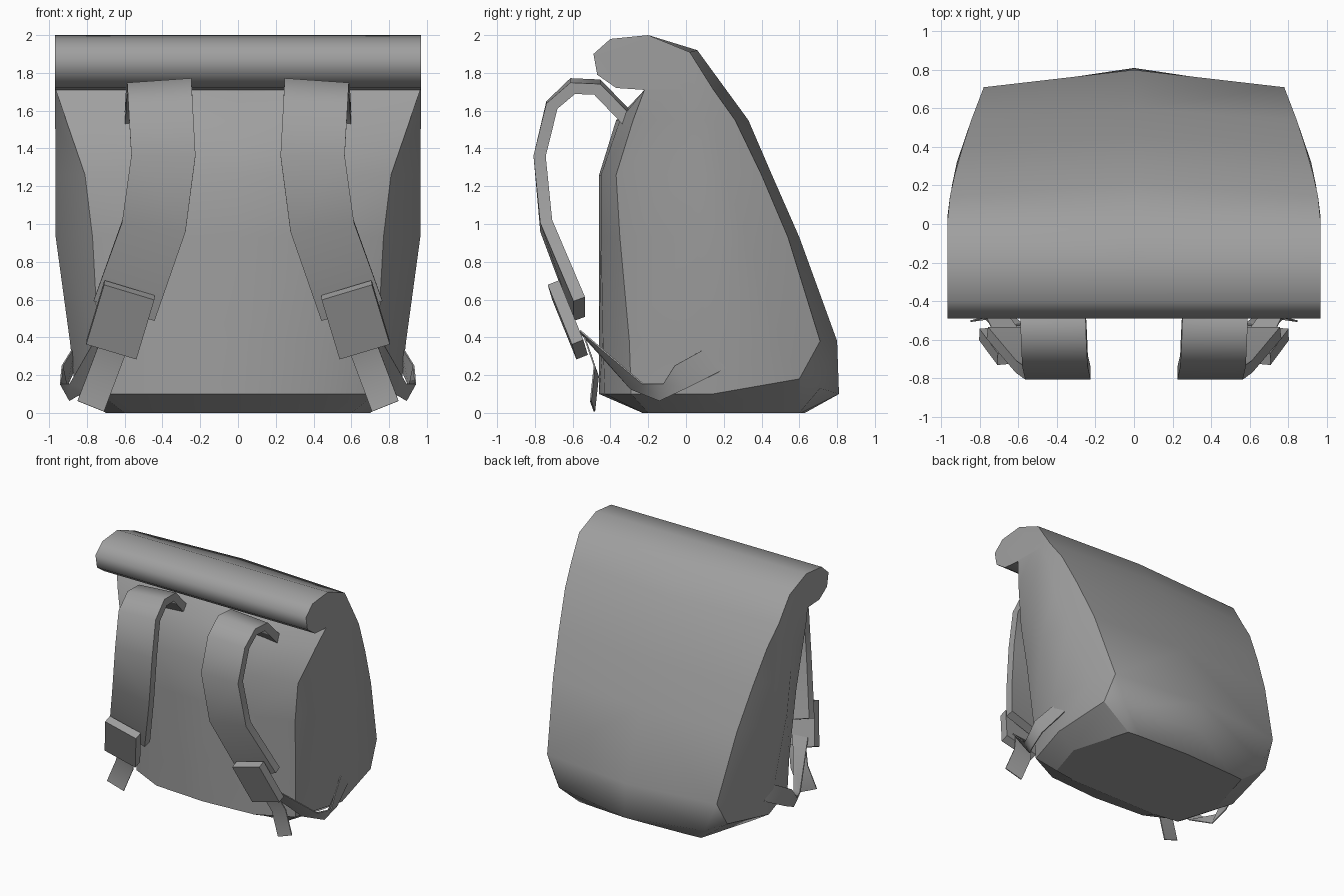
import bpy
import bmesh
from math import cos, sin, radians
from mathutils import Vector

cube = bpy.data.objects.get("Cube")
if cube:
    bpy.data.objects.remove(cube, do_unlink=True)

# Single fabric colour
fabric = bpy.data.materials.new("grey_fabric")
fabric.use_nodes = True
GREY = (0.35, 0.35, 0.35, 1)
fabric.diffuse_color = GREY
fabric.node_tree.nodes["Principled BSDF"].inputs["Base Color"].default_value = GREY


def finish(bm, name):
    """Turn a bmesh into a shaded object."""
    bmesh.ops.recalc_face_normals(bm, faces=bm.faces)
    mesh = bpy.data.meshes.new(name)
    bm.to_mesh(mesh)
    bm.free()
    mesh.materials.append(fabric)
    obj = bpy.data.objects.new(name, mesh)
    bpy.context.collection.objects.link(obj)
    bpy.ops.object.select_all(action='DESELECT')
    obj.select_set(True)
    bpy.context.view_layer.objects.active = obj
    bpy.ops.object.shade_smooth_by_angle(angle=radians(62), keep_sharp_edges=True)
    return obj


def skin(bm, rows):
    """Bridge neighbouring rows of vertices with quads."""
    for low, high in zip(rows, rows[1:]):
        for i in range(len(low) - 1):
            bm.faces.new((low[i], low[i + 1], high[i + 1], high[i]))


def crease(bm, chain):
    """Mark the edges along a chain of vertices as sharp."""
    for a, b in zip(chain, chain[1:]):
        bm.edges.get((a, b)).smooth = False


# Bag body: vertical seams of one half, from the floor to the neck
HEIGHTS = (0, 0.1, 0.38, 0.93, 1.26, 1.55, 1.71)
front_centre = [(0, y) for y in (-0.23, -0.46, -0.46, -0.46, -0.46, -0.37, -0.22)]
front_panel = [(0.4, -0.23), (0.45, -0.43), (0.45, -0.44), (0.45, -0.45),
               (0.45, -0.45), (0.48, -0.35), (0.48, -0.22)]
front_corner = [(0.6, -0.2), (0.73, -0.29), (0.74, -0.3), (0.77, -0.35),
                (0.81, -0.37), (0.91, -0.28), (0.965, -0.22)]
side_middle = [(0.7, 0.12), (0.86, 0.14), (0.89, 0.1), (0.965, 0.05),
               (0.965, 0), (0.968, 0), (0.968, -0.05)]
side_rear = [(0.56, 0.6), (0.8, 0.6, 0.18), (0.85, 0.5), (0.92, 0.32),
             (0.945, 0.2), (0.955, 0.13), (0.967, 0.05)]
back_corner = [(0.45, 0.61), (0.67, 0.71, 0.13), (0.78, 0.71), (0.845, 0.54),
               (0.89, 0.4), (0.93, 0.26), (0.955, 0.146)]
back_centre = [(0, y) for y in (0.63, 0.81, 0.8, 0.6, 0.455, 0.33, 0.213)]

bm = bmesh.new()
seams = (front_centre, front_panel, front_corner, side_middle,
         side_rear, back_corner, back_centre)
columns = []
for seam in seams:
    columns.append([bm.verts.new((p[0], p[1], p[2] if len(p) > 2 else z))
                    for p, z in zip(seam, HEIGHTS)])
skin(bm, columns)
bm.faces.new([c[0] for c in columns])

# Rolled top: profile swept from the centre to the end cap
ROLL = [(-0.37, 1.72), (-0.47, 1.79), (-0.49, 1.9), (-0.4, 1.98), (-0.2, 2.0)]
neck = [c[-1] for c in columns]
centre = [neck[0]] + [bm.verts.new((0, y, z)) for y, z in ROLL + [(0.06, 1.92)]] + [neck[-1]]
end = [neck[2]] + [bm.verts.new((0.968, y, z)) for y, z in ROLL + [(0.02, 1.91)]] + [neck[-2]]
bm.faces.new((neck[0], neck[1], neck[2], end[1], centre[1]))
skin(bm, [centre[1:], end[1:]])
bm.faces.new(end + [neck[4], neck[3]])

# Clipped lower rear corner and sharp piping
rear, back = columns[4], columns[5]
bmesh.ops.connect_verts(bm, verts=[rear[1], back[2]])
crease(bm, columns[2])
crease(bm, back[2:])
crease(bm, [back[2], rear[1], rear[0]])
crease(bm, [c[0] for c in columns])
crease(bm, [c[1] for c in columns[:5]])

body = finish(bm, "bag_body")
mirror = body.modifiers.new("mirror", 'MIRROR')
mirror.use_clip = True


def across(width, tilt):
    """Half width vector tilted in the front plane."""
    a = radians(tilt)
    return Vector((cos(a), 0, sin(a))) * width / 2


def band(name, path, halves, thick, side):
    """Flat strap along a path, with a half width vector per point."""
    bm = bmesh.new()
    pts = [Vector(p) for p in path]
    rows = []
    for i, p in enumerate(pts):
        tangent = pts[min(i + 1, len(pts) - 1)] - pts[max(i - 1, 0)]
        h = Vector(halves[i])
        n = tangent.cross(h).normalized() * thick / 2
        ring = [p + h + n, p - h + n, p - h - n, p + h - n]
        rows.append([bm.verts.new((v.x * side, v.y, v.z)) for v in ring])
    skin(bm, [r + r[:1] for r in rows])
    bm.faces.new(rows[0])
    bm.faces.new(rows[-1])
    finish(bm, name)


for label, side in (("left", 1), ("right", -1)):
    # Padded shoulder strap
    band(label + "_shoulder_strap",
         [(0.43, -0.31, 1.56), (0.42, -0.47, 1.725), (0.415, -0.6, 1.73),
          (0.41, -0.71, 1.63), (0.395, -0.775, 1.36), (0.445, -0.74, 0.99),
          (0.6, -0.565, 0.55)],
         [across(0.34, t) for t in (-4, -4, -4, -2, 0, 8, 18)], 0.065, side)
    # Strap adjuster pad
    band(label + "_adjuster", [(0.575, -0.69, 0.65), (0.67, -0.562, 0.335)],
         [(0.133, -0.012, 0.04)] * 2, 0.065, side)
    # Loose webbing tail
    band(label + "_webbing_tail",
         [(0.65, -0.53, 0.38), (0.71, -0.475, 0.22), (0.78, -0.495, 0.035)],
         [(0.07, -0.01, 0.028)] * 3, 0.008, side)
    # Lower webbing that wraps to the side
    band(label + "_lower_webbing",
         [(0.66, -0.56, 0.43), (0.84, -0.26, 0.14), (0.915, -0.13, 0.11),
          (0.92, -0.03, 0.19), (0.865, 0.17, 0.295)],
         [(0.07, 0, 0.005), (0.05, 0.03, 0.015), (0.025, 0.01, 0.045),
          (0.01, -0.03, 0.06), (0, -0.04, 0.06)], 0.008, side)
